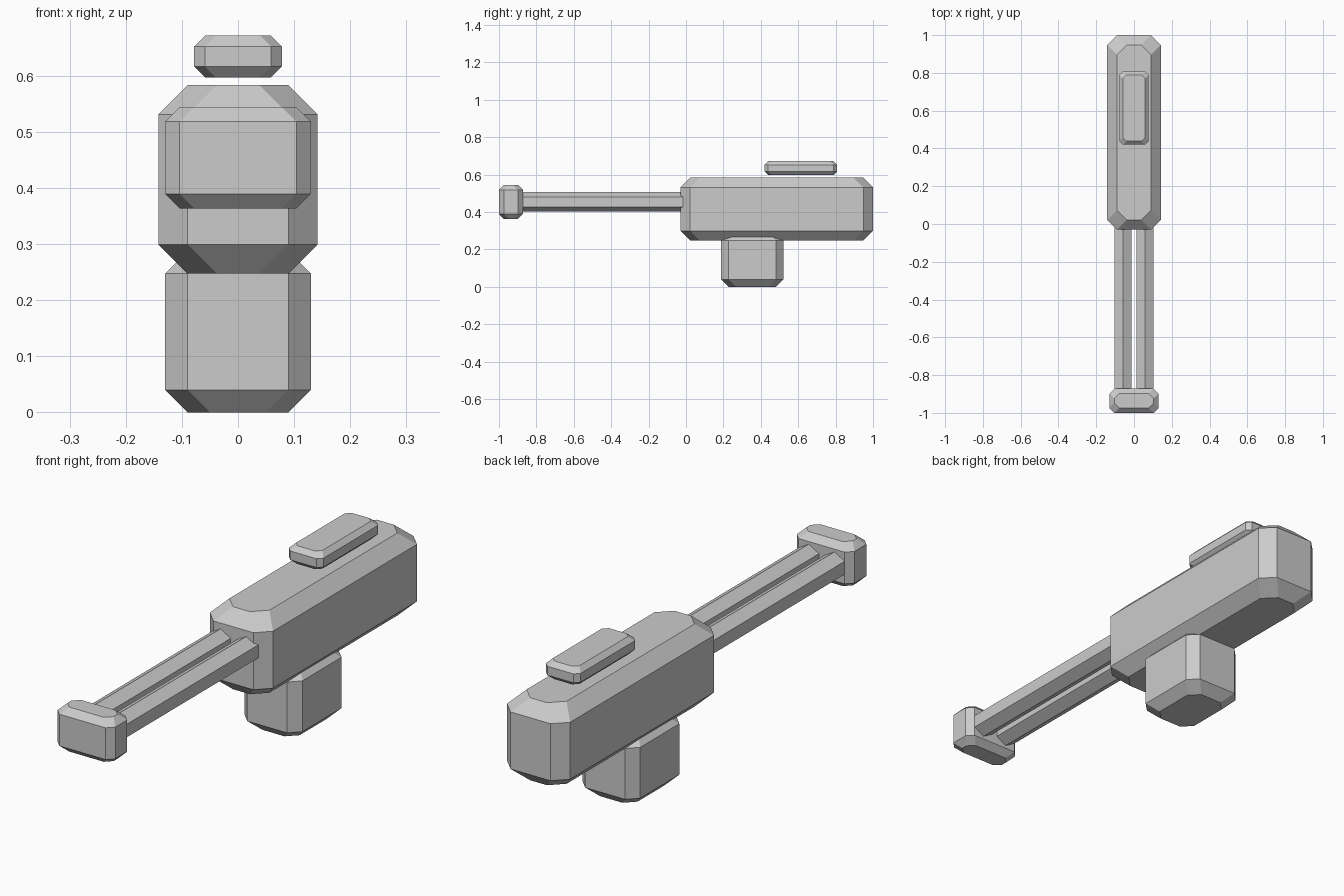
import bpy, bmesh, math
from mathutils import Matrix

if "Cube" in bpy.data.objects:
    bpy.data.objects.remove(bpy.data.objects["Cube"])


def add_object(name, bm):
    bmesh.ops.recalc_face_normals(bm, faces=bm.faces)
    mesh = bpy.data.meshes.new(name)
    bm.to_mesh(mesh)
    bm.free()
    obj = bpy.data.objects.new(name, mesh)
    bpy.context.collection.objects.link(obj)
    return obj


def chamfered_block(name, hx, y0, y1, z0, z1, c):
    """Octagonal-plan block whose top and bottom rims are cut back by c."""
    bm = bmesh.new()
    rings = []
    for z, inset in ((z0, c), (z0 + c, 0), (z1 - c, 0), (z1, c)):
        x, a, b = hx - inset, y0 + inset, y1 - inset
        plan = [(x - c, a), (x, a + c), (x, b - c), (x - c, b),
                (c - x, b), (-x, b - c), (-x, a + c), (c - x, a)]
        rings.append([bm.verts.new((px, py, z)) for px, py in plan])
    for low, high in zip(rings, rings[1:]):
        for i in range(8):
            j = (i + 1) % 8
            bm.faces.new((low[i], low[j], high[j], high[i]))
    bm.faces.new(rings[0][::-1])
    bm.faces.new(rings[-1])
    return add_object(name, bm)


def hex_rod(name, x, z, radius, y0, y1):
    """Six-sided rod along y with a corner pointing up."""
    bm = bmesh.new()
    place = (Matrix.Translation((x, (y0 + y1) / 2, z))
             @ Matrix.Rotation(math.pi / 2, 4, 'X'))
    rings = []
    for h in ((y0 - y1) / 2, (y1 - y0) / 2):
        rings.append([bm.verts.new(place @ Matrix.Rotation(math.pi / 3 * i, 4, 'Z')
                                   @ Matrix.Translation((0, radius, h)).translation)
                      for i in range(6)])
    for i in range(6):
        j = (i + 1) % 6
        bm.faces.new((rings[0][i], rings[0][j], rings[1][j], rings[1][i]))
    bm.faces.new(rings[0][::-1])
    bm.faces.new(rings[1])
    return add_object(name, bm)


# Main housing, lower grip block and floating top plate
chamfered_block("main_body", 0.142, -0.03, 1.0, 0.247, 0.583, 0.052)
chamfered_block("lower_block", 0.13, 0.188, 0.52, 0.0, 0.287, 0.04)
chamfered_block("top_plate", 0.078, 0.42, 0.808, 0.597, 0.671, 0.019)

# Twin rods reaching forward to the end block
for side, sx in (("left", -1), ("right", 1)):
    hex_rod(f"{side}_rod", sx * 0.058, 0.454, 0.053, -0.9, 0.0)
chamfered_block("end_block", 0.13, -1.0, -0.872, 0.363, 0.544, 0.026)
